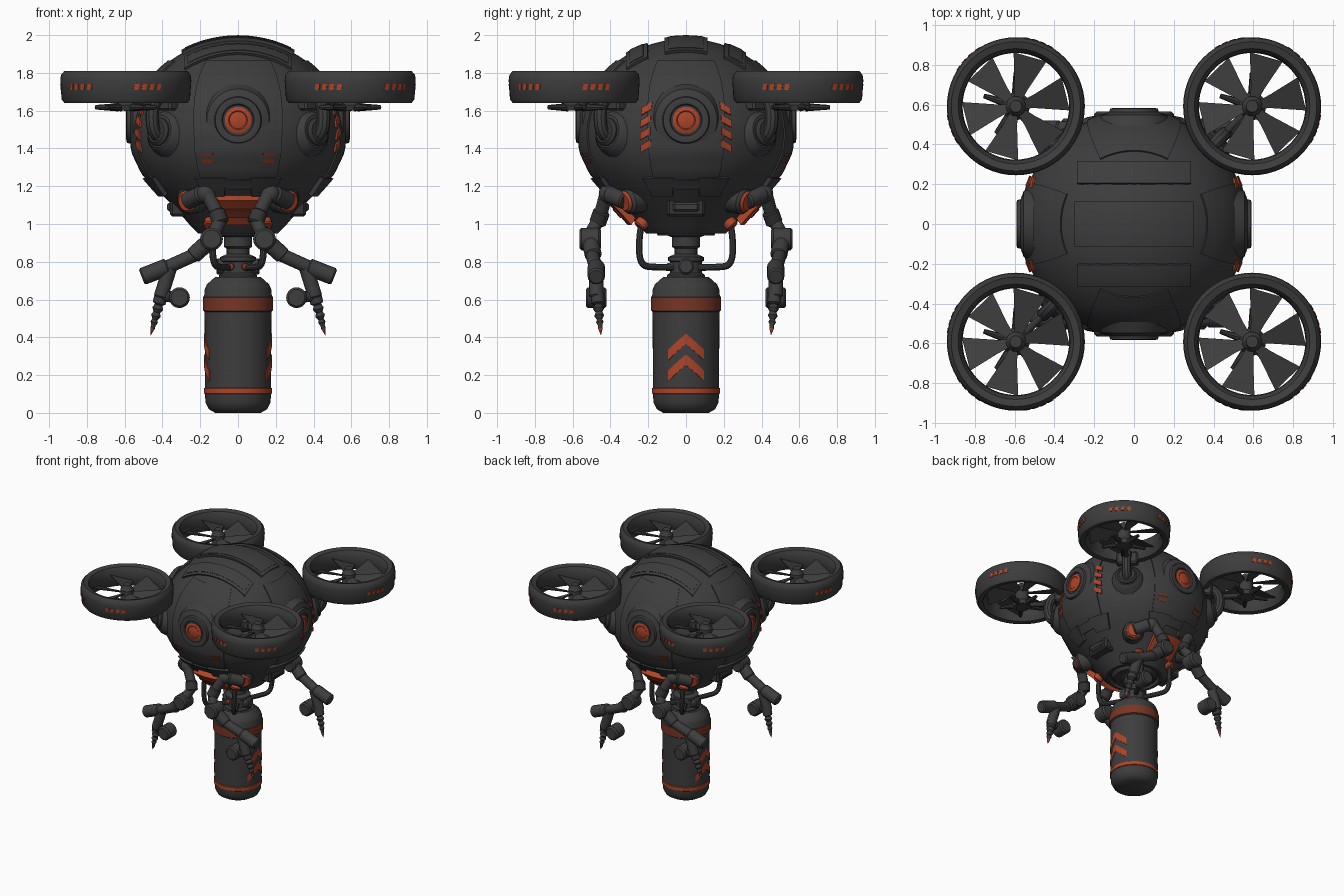
import bpy, bmesh, math
from mathutils import Vector, Matrix

if "Cube" in bpy.data.objects:
    bpy.data.objects.remove(bpy.data.objects["Cube"])

def material(name, col):
    m = bpy.data.materials.new(name)
    m.diffuse_color = (*col, 1)
    m.use_nodes = True
    m.node_tree.nodes["Principled BSDF"].inputs["Base Color"].default_value = m.diffuse_color
    return m

GREY = material("charcoal", (0.047, 0.047, 0.047))
DARK = material("dark_charcoal", (0.035, 0.035, 0.036))
ORANGE = material("signal_orange", (0.42, 0.058, 0.022))
RUST = material("worn_orange", (0.19, 0.036, 0.017))
SIDES = [(sx, sy) for sx in (-1, 1) for sy in (-1, 1)]
FACES = [("right", 0), ("back", math.pi / 2), ("left", math.pi), ("front", -math.pi / 2)]

def finish(name, bm, *mats):
    bmesh.ops.remove_doubles(bm, verts=bm.verts, dist=1e-5)
    bmesh.ops.recalc_face_normals(bm, faces=bm.faces)
    me = bpy.data.meshes.new(name)
    bm.to_mesh(me)
    bm.free()
    for m in mats:
        me.materials.append(m)
    ob = bpy.data.objects.new(name, me)
    bpy.context.collection.objects.link(ob)
    return ob

def lathe(name, prof, mat, origin=(0, 0, 0), axis=(0, 0, 1), seg=32, closed=False, bands=(), mat2=ORANGE):
    """Turn an (r, z) profile about an axis; segments listed in bands take mat2."""
    bm = bmesh.new()
    M = Matrix.Translation(origin) @ Vector(axis).to_track_quat('Z', 'Y').to_matrix().to_4x4()
    n = len(prof)
    rows = [[bm.verts.new(M @ Vector((r * math.cos(t), r * math.sin(t), z)))
             for t in (2 * math.pi * i / seg for i in range(seg))] for r, z in prof]
    for j in range(n if closed else n - 1):
        for i in range(seg):
            k = (i + 1) % seg
            a, b = rows[j], rows[(j + 1) % n]
            bm.faces.new((a[i], a[k], b[k], b[i])).material_index = int(j in bands)
    return finish(name, bm, mat, mat2)

def limb(name, a, b, r, mat=GREY, r2=None, seg=16):
    """Straight chamfered cylinder between two points."""
    a, b = Vector(a), Vector(b)
    L, r2, c = (b - a).length, r2 or r, min(r, r2 or r) * 0.2
    return lathe(name, [(0, 0), (r - c, 0), (r, c), (r2, L - c), (r2 - c, L), (0, L)], mat, a, b - a, seg)

def ball(name, p, r, mat=GREY):
    prof = [(r * math.sin(math.pi * i / 10), -r * math.cos(math.pi * i / 10)) for i in range(11)]
    return lathe(name, prof, mat, p, seg=16)

def hose(name, pts, r, mat=GREY):
    cu = bpy.data.curves.new(name, 'CURVE')
    cu.dimensions, cu.bevel_depth, cu.bevel_resolution, cu.resolution_u = '3D', r, 3, 6
    cu.use_fill_caps = True
    sp = cu.splines.new('NURBS')
    sp.points.add(len(pts) - 1)
    for q, p in zip(sp.points, pts):
        q.co = (*p, 1)
    sp.use_endpoint_u, sp.order_u = True, 3
    tmp = bpy.data.objects.new(name + "_path", cu)
    bpy.context.collection.objects.link(tmp)
    me = bpy.data.meshes.new_from_object(tmp.evaluated_get(bpy.context.evaluated_depsgraph_get()))
    bpy.data.objects.remove(tmp)
    me.materials.clear()
    me.materials.append(mat)
    bpy.context.collection.objects.link(bpy.data.objects.new(name, me))

def patch(name, surf, quad, h0, h1, mat, n=6):
    """Curved slab over a surface; quad holds four (u, v) corners, h the offsets."""
    bm = bmesh.new()
    q = [Vector(c) for c in quad]
    def pt(i, j, h):
        s, t = i / n, j / n
        return surf(*((q[0].lerp(q[1], s)).lerp(q[3].lerp(q[2], s), t)), h)
    V = [[[bm.verts.new(pt(i, j, h)) for j in range(n + 1)] for i in range(n + 1)] for h in (h0, h1)]
    for L in V:
        for i in range(n):
            for j in range(n):
                bm.faces.new((L[i][j], L[i + 1][j], L[i + 1][j + 1], L[i][j + 1]))
    rim = [(i, 0) for i in range(n)] + [(n, j) for j in range(n)] + [(n - i, n) for i in range(n)] + [(0, n - j) for j in range(n)]
    for (a, b), (c, d) in zip(rim, rim[1:] + rim[:1]):
        bm.faces.new((V[0][a][b], V[0][c][d], V[1][c][d], V[1][a][b]))
    return finish(name, bm, mat)

def box(name, p, size, mat, rot=0):
    bm = bmesh.new()
    M = Matrix.Translation(p) @ Matrix.Rotation(rot, 4, 'Z') @ Matrix.Diagonal((*size, 1))
    bmesh.ops.create_cube(bm, size=1, matrix=M)
    bmesh.ops.bevel(bm, geom=bm.edges[:], offset=0.012, segments=1, affect='EDGES')
    return finish(name, bm, mat)

# Body shell: ellipsoid dome over a tapering belly
ZC, RB, HB = 1.47, 0.567, 0.51
BELLY = [(0.21, 0.95), (0.26, 1.0), (0.345, 1.1), (0.42, 1.17), (0.505, 1.27), (0.557, 1.38), (RB, ZC)]
def body_r(z):
    if z >= ZC:
        return RB * math.sqrt(max(0, 1 - ((z - ZC) / HB) ** 2))
    for (r0, z0), (r1, z1) in zip(BELLY, BELLY[1:]):
        if z <= z1:
            return r0 + (r1 - r0) * (z - z0) / (z1 - z0)
def swell(p, h):
    c = Vector((0, 0, ZC))
    return c + (p - c) * (1 + h / 0.55)
def on_body(a, z, h):
    r = body_r(z)
    return swell(Vector((r * math.cos(a), r * math.sin(a), z)), h)
def on_dome(x, y, h):
    return swell(Vector((x, y, ZC + HB * math.sqrt(1 - (x * x + y * y) / RB ** 2))), h)
dome = [(RB * math.cos(t), ZC + HB * math.sin(t)) for t in (math.pi / 2 * i / 14 for i in range(1, 15))]
lathe("body_shell", [(0, 0.97), (0.18, 0.97), (0.19, 0.95)] + BELLY + dome, GREY, seg=64)
lathe("belly_plate", [(0, 0.94), (0.15, 0.94), (0.17, 0.975)], DARK)

# Raised dome panels
for name, y0, y1, x, h in [("top_panel", -0.11, 0.11, 0.29, 0.018), ("rear_top_panel", 0.2, 0.31, 0.28, 0.014),
                           ("front_top_panel", -0.31, -0.2, 0.28, 0.014)]:
    patch(name, on_dome, [(-x, y0), (x, y0), (x, y1), (-x, y1)], -0.02, h, GREY, 12)
    patch(name + "_inlay", on_dome, [(-x + .02, y0 + .02), (x - .02, y0 + .02), (x - .02, y1 - .02), (-x + .02, y1 - .02)],
          0, h + 0.003, GREY, 12)

# Four side faces: armour plate, lens, hazard marks, belly blocks
for side, a in FACES:
    d = Vector((math.cos(a), math.sin(a), 0))
    on_x = side in ("right", "left")
    w = 0.36 if on_x else 0.42
    patch(side + "_armour_upper", on_body, [(a - w, 1.5), (a + w, 1.5), (a + w + .06, 1.86), (a - w - .06, 1.86)], -0.02, 0.008, GREY, 10)
    patch(side + "_armour_lower", on_body, [(a - w, 1.24), (a + w, 1.24), (a + w, 1.5), (a - w, 1.5)], -0.02, 0.008, GREY, 10)
    o = Vector((0, 0, 1.55)) + d * (0.002 if on_x else -0.006)
    lathe(side + "_lens_mount", [(0.19, 0.5), (0.165, 0.553), (0.125, 0.568), (0.12, 0.586), (0.1, 0.59), (0.085, 0.586), (0.08, 0.575),
                                 (0, 0.575)], GREY, o, d, 40)
    lathe(side + "_lens", [(0.07, 0.57), (0.07, 0.582), (0.05, 0.588), (0.045, 0.584), (0.03, 0.588), (0, 0.59)], ORANGE, o, d, 24)
    for s in (-1, 1):
        if on_x:
            for k in range(4):
                z, c = 1.38 + 0.065 * k, a + s * 0.385
                u, v = c - s * .05, c + s * .05
                patch(side + "_hazard_mark", on_body, [(v, z), (u, z + .03), (u, z + .068), (v, z + .038)], 0.002, 0.012, ORANGE, 3)
        else:
            for k in range(2):
                c, z = a + s * 0.3, 1.325 + .035 * k
                patch(side + "_small_mark", on_body, [(c - .06, z), (c + .06, z), (c + .06, z + .018), (c - .06, z + .018)], 0.004, 0.011, RUST, 3)
        c = a + s * 0.3
        patch(side + "_belly_block", on_body, [(c - .13, 1.16), (c + .13, 1.16), (c + .17, 1.25), (c - .17, 1.25)], -0.02, 0.025, GREY, 4)
    patch(side + "_belly_band", on_body, [(a - .22, 1.19), (a + .22, 1.19), (a + .25, 1.24), (a - .25, 1.24)], -0.02, 0.02, GREY, 4)
    if on_x:
        box(side + "_hatch", d * 0.31 + Vector((0, 0, 1.09)), (0.1, 0.2, 0.1), DARK, a)
        box(side + "_hatch_inset", d * 0.36 + Vector((0, 0, 1.09)), (0.03, 0.14, 0.05), GREY, a)
    else:
        patch(side + "_battery_box", on_body, [(a - .36, 1.03), (a + .36, 1.03), (a + .29, 1.15), (a - .29, 1.15)], -0.02, 0.045, ORANGE, 4)
        patch(side + "_battery_inset", on_body, [(a - .2, 1.07), (a + .2, 1.07), (a + .18, 1.11), (a - .18, 1.11)], 0.04, 0.052, RUST, 4)

# Rotors with duct, blades, stators and pylons
RING = [(0.29, 1.80), (0.325, 1.81), (0.343, 1.79), (0.347, 1.76), (0.34, 1.66), (0.325, 1.64), (0.29, 1.645), (0.268, 1.69), (0.272, 1.77)]
def blade(name, c, a):
    bm = bmesh.new()
    M = Matrix.Translation(c) @ Matrix.Rotation(a, 4, 'Z')
    rows = [[bm.verts.new(M @ Vector((r, w * s, 1.72 + .35 * w * s + dz))) for s in (-1, 1) for dz in ((-.004, .004) if s < 0 else (.004, -.004))]
            for r, w in ((0.03, 0.018), (0.1, 0.035), (0.19, 0.064), (0.258, 0.086))]
    for p, q in zip(rows, rows[1:]):
        for i in range(4):
            bm.faces.new((p[i], p[(i + 1) % 4], q[(i + 1) % 4], q[i]))
    bm.faces.new(rows[0])
    bm.faces.new(rows[-1])
    finish(name, bm, GREY)

for sx, sy in SIDES:
    c = Vector((0.594 * sx, 0.592 * sy, 0))
    out = math.atan2(sy, sx)
    d = Vector((math.cos(out), math.sin(out), 0))
    P = lambda r, z: d * r + Vector((0, 0, z))
    lathe("rotor_duct", RING, GREY, c, seg=56, closed=True)
    lathe("rotor_hub", [(0, 1.6), (0.06, 1.6), (0.07, 1.63), (0.05, 1.67), (0.05, 1.75), (0.035, 1.77), (0.03, 1.79), (0, 1.79)], GREY, c, seg=20)
    for k in range(6):
        blade("rotor_blade", c, math.radians(14 + k * 60))
    for k in range(5):
        t = math.pi / 2 + k * math.tau / 5
        e = Vector((math.cos(t), math.sin(t), 0))
        limb("stator_fin", c + e * .04 + Vector((0, 0, 1.618)), c + e * .17 + Vector((0, 0, 1.618)), 0.022, DARK, 0.012, 8)
    def on_ring(a, z, h, c=c):
        r = 0.34 + 0.07 * (z - 1.66) + h
        return c + Vector((r * math.cos(a), r * math.sin(a), z))
    for g, step in ((0, .13), (1.13, .12), (-1.13, .12)):
        for k in range(4):
            a = out + g + (k - 1.5) * step
            patch("duct_mark", on_ring, [(a - .045, 1.71), (a + .03, 1.71), (a + .045, 1.74), (a - .03, 1.74)], -0.004, 0.004, ORANGE, 2)
    # pylon from shell to duct
    limb("pylon_socket", P(0.47, 1.47), P(0.59, 1.49), 0.14, GREY, 0.11, 24)
    limb("pylon_cap", P(0.55, 1.48), P(0.615, 1.49), 0.075, DARK, seg=20)
    hose("pylon_arm", [P(0.54, 1.45), P(0.63, 1.46), P(0.65, 1.6), P(0.6, 1.68), P(0.54, 1.7)], 0.035)
    limb("hub_strut", P(0.62, 1.618), P(0.84, 1.618), 0.018, DARK)
    box("pylon_clamp", P(0.53, 1.65), (0.12, 0.16, 0.1), GREY, out)

    # Manipulator arm
    V = lambda x, y, z: Vector((x * sx, y * sy, z))
    limb("arm_socket", V(.2, .22, 1.15), V(.27, .32, 1.12), 0.085, GREY, 0.075, 20)
    limb("arm_socket_ring", V(.262, .308, 1.122), V(.277, .33, 1.116), 0.058, ORANGE, seg=20)
    limb("arm_shoulder", V(.27, .32, 1.12), V(.19, .41, 1.16), 0.046, GREY)
    ball("shoulder_joint", V(.17, .41, 1.16), 0.052)
    limb("upper_arm", V(.17, .42, 1.17), V(.09, .46, 1.02), 0.036, GREY)
    limb("upper_arm_collar", V(.115, .445, 1.07), V(.09, .47, 1.0), 0.045, DARK)
    limb("upper_arm_end", V(.09, .46, 1.03), V(.14, .52, .92), 0.035, GREY)
    limb("elbow_joint", V(.14, .45, .92), V(.14, .565, .92), 0.06, GREY, seg=20)
    limb("elbow_link", V(.14, .51, .92), V(.24, .49, .83), 0.045, GREY)
    limb("forearm", V(.2, .5, .85), V(.4, .475, .76), 0.036, GREY)
    limb("forearm_motor", V(.37, .475, .775), V(.51, .475, .72), 0.046, GREY)
    limb("wrist", V(.36, .475, .77), V(.41, .475, .61), 0.038, GREY)
    limb("wrist_knob", V(.31, .42, .61), V(.31, .53, .61), 0.055, GREY, seg=20)
    limb("wrist_bracket", V(.31, .475, .61), V(.4, .475, .62), 0.03, DARK)
    a, b = V(.405, .47, .63), V(.462, .45, .41)
    L = (b - a).length
    lathe("drill_bit", [(0, 0), (.035, 0), (.035, .05), (.02, .06), (.03, .08), (.018, .1), (.026, .12), (.014, .14), (.02, .155),
                        (.012, .17), (.012, .19), (0, L)], GREY, a, b - a, 14, bands=(10,))
    # Feed hose and its connector
    limb("hose_connector", V(.13, .19, 1.05), V(.15, .25, .985), 0.036, ORANGE)
    hose("feed_hose", [V(.14, .235, 1.0), V(.14, .25, .93), V(.13, .245, .78), V(.09, .16, .77), V(.04, .07, .77)], 0.018)

# Tank with orange bands, valve and neck
lathe("tank", [(0, 0), (.12, 0), (.155, .02), (.172, .055), (.175, .1), (.18, .103), (.18, .13), (.175, .133), (.177, .535),
               (.183, .54), (.183, .615), (.178, .625), (.178, .65), (.165, .68), (.12, .72), (0, .72)], GREY, seg=48, bands=(4, 5, 6))
lathe("tank_upper_band", [(.175, .537), (.186, .543), (.186, .612), (.175, .618)], RUST, seg=48)
lathe("valve", [(.1, .71), (.1, .73), (.085, .74), (.085, .8), (.095, .805), (.095, .825), (.06, .84), (.06, .87), (.075, .88),
                (.075, .93), (.1, .94), (.1, .98)], GREY, seg=24)
for s in (-1, 1):
    limb("valve_knob", (0.06 * s, 0, .775), (.115 * s, 0, .775), 0.042, GREY, seg=20)
    limb("valve_cap", (0.03 * s, -.05, .775), (.04 * s, -.1, .775), 0.018, ORANGE)

# Double chevrons on both sides of the tank
def on_tank(a, z, h):
    return Vector(((.176 + h) * math.cos(a), (.176 + h) * math.sin(a), z))
for a in (0, math.pi):
    for z in (0.42, 0.31):
        for s in (-1, 1):
            b = a + s * 0.55
            patch("tank_chevron", on_tank, [(a, z), (b, z - .085), (b, z - .14), (a, z - .055)], -0.004, 0.004, ORANGE, 5)

# Smooth shading with crisp edges
for ob in bpy.context.scene.objects:
    ob.select_set(ob.type == 'MESH')
    if ob.type == 'MESH':
        bpy.context.view_layer.objects.active = ob
bpy.ops.object.shade_smooth_by_angle(angle=math.radians(35))
